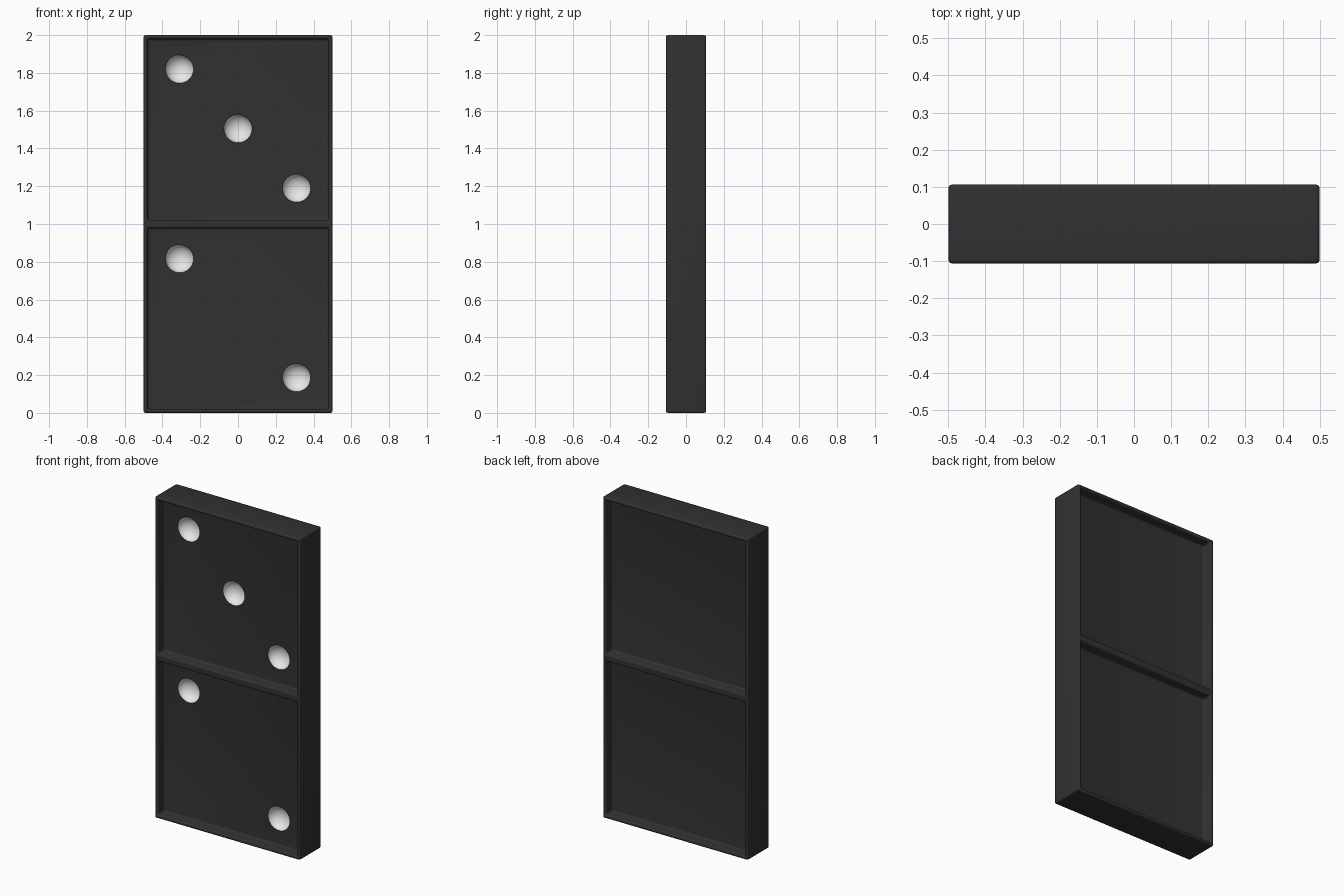
import bpy, bmesh
from mathutils import Matrix, Vector

cube = bpy.data.objects.get("Cube")
if cube:
    bpy.data.objects.remove(cube, do_unlink=True)

WIDTH, HEIGHT, THICK = 1.0, 2.0, 0.212
RIM, DEPTH = 0.03, 0.065
PIP_RADIUS, PIP_X, PIP_Z = 0.075, 0.31, 0.315


def material(name, rgb):
    mat = bpy.data.materials.new(name)
    mat.use_nodes = True
    mat.diffuse_color = (*rgb, 1)
    mat.node_tree.nodes["Principled BSDF"].inputs["Base Color"].default_value = (*rgb, 1)
    return mat


def make_object(name, bm, mats):
    mesh = bpy.data.meshes.new(name)
    bm.to_mesh(mesh)
    bm.free()
    obj = bpy.data.objects.new(name, mesh)
    bpy.context.collection.objects.link(obj)
    for mat in mats:
        mesh.materials.append(mat)
    return obj


black = material("black", (0.031, 0.031, 0.031))
white = material("white", (0.8, 0.8, 0.8))

# Tile body: a slab split at mid height, with two sunken panels on each broad side
bm = bmesh.new()
bmesh.ops.create_cube(bm, size=1, matrix=Matrix.Translation((0, 0, HEIGHT / 2))
                      @ Matrix.Diagonal((WIDTH, THICK, HEIGHT, 1)))
bmesh.ops.bisect_plane(bm, geom=bm.verts[:] + bm.edges[:] + bm.faces[:],
                       plane_co=(0, 0, HEIGHT / 2), plane_no=(0, 0, 1))
panels = [f for f in bm.faces if abs(f.normal.y) > 0.9]
bmesh.ops.inset_individual(bm, faces=panels, thickness=RIM)
floors = bmesh.ops.extrude_discrete_faces(bm, faces=panels)["faces"]
for face in floors:
    inward = -face.normal.normalized() * DEPTH
    bmesh.ops.translate(bm, verts=face.verts[:], vec=inward)
tile = make_object("tile_body", bm, [black, white])

bevel = tile.modifiers.new("rounded_edges", 'BEVEL')
bevel.width = 0.014
bevel.segments = 4
bevel.limit_method = 'ANGLE'

# Pip cutter: slightly flattened balls sunk into the front panel surface
bm = bmesh.new()
spots = [(-1, 1, 1.505), (0, 0, 1.505), (1, -1, 1.505), (-1, 1, 0.502), (1, -1, 0.502)]
for sx, sz, mid in spots:
    centre = Vector((sx * PIP_X, DEPTH - THICK / 2 - 0.004, mid + sz * PIP_Z))
    bmesh.ops.create_uvsphere(bm, u_segments=32, v_segments=16, radius=PIP_RADIUS,
                              matrix=Matrix.Translation(centre) @ Matrix.Diagonal((1, 0.8, 1, 1)))
for face in bm.faces:
    face.material_index = 1
cutter = make_object("pip_cutter", bm, [black, white])
cutter.hide_render = True

cut = tile.modifiers.new("pips", 'BOOLEAN')
cut.operation = 'DIFFERENCE'
cut.solver = 'EXACT'
cut.object = cutter

# Apply the modifiers, drop the cutter and smooth the rounded edges
bpy.ops.object.select_all(action='DESELECT')
tile.select_set(True)
bpy.context.view_layer.objects.active = tile
for mod in [m.name for m in tile.modifiers]:
    bpy.ops.object.modifier_apply(modifier=mod)
bpy.data.objects.remove(cutter, do_unlink=True)
bpy.ops.object.shade_smooth_by_angle(angle=0.6)
